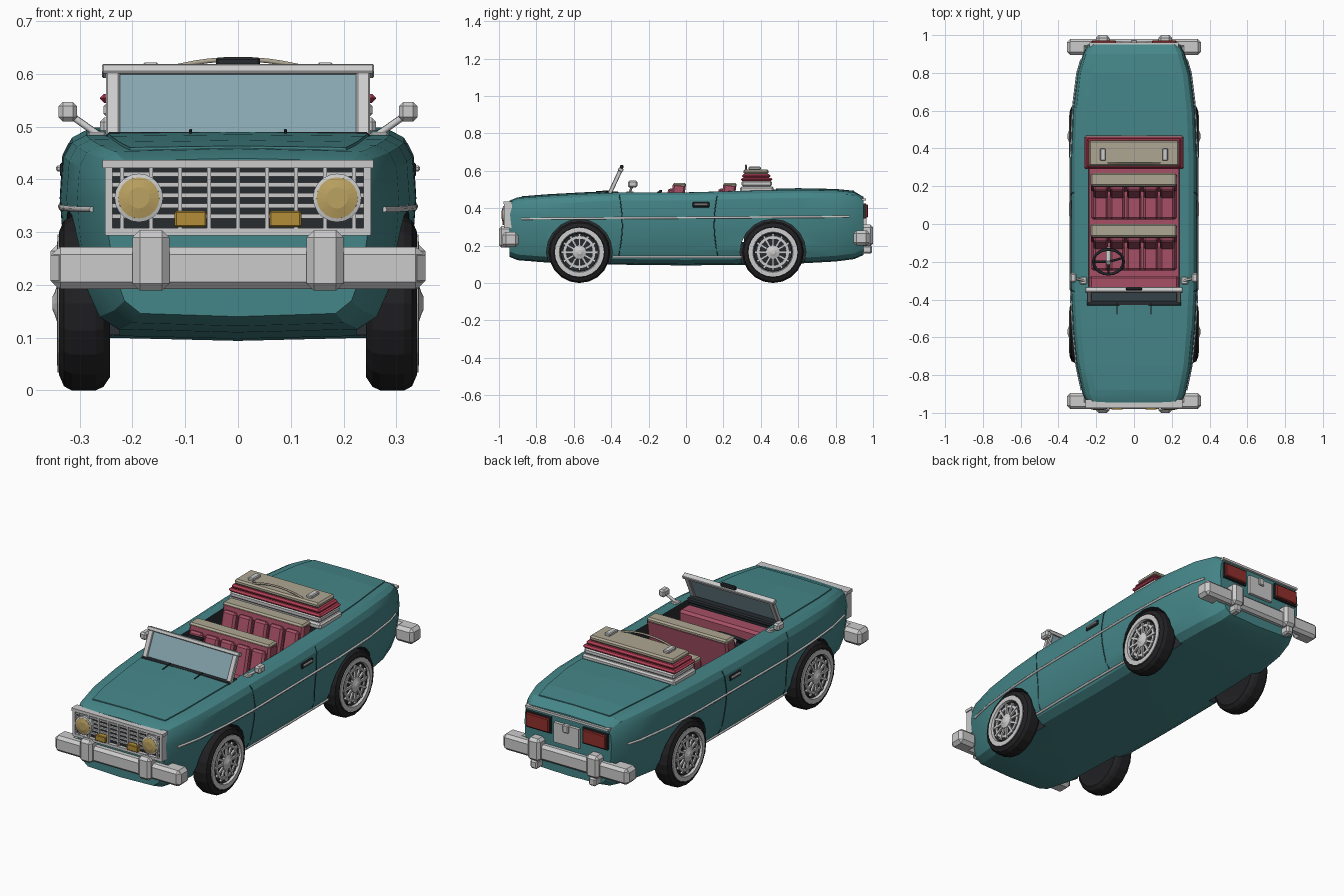
import bpy, bmesh, math
from mathutils import Vector, Matrix

if "Cube" in bpy.data.objects:
    bpy.data.objects.remove(bpy.data.objects["Cube"])

def mat(name, r, g, b):
    m = bpy.data.materials.new(name)
    m.diffuse_color = (r, g, b, 1)
    m.use_nodes = True
    m.node_tree.nodes["Principled BSDF"].inputs["Base Color"].default_value = m.diffuse_color
    return m

TEAL, DARK = mat("teal", .06, .24, .25), mat("dark", .02, .025, .03)
PINK, RED = mat("pink", .38, .08, .13), mat("red", .45, .05, .09)
CREAM, GLASS = mat("cream", .42, .38, .29), mat("glass", .24, .38, .43)
LAMP, AMBER, TAIL = mat("lamp", .5, .36, .12), mat("amber", .45, .27, .04), mat("tail", .28, .03, .025)
SEAM, RUBBER = mat("seam", .02, .07, .08), mat("rubber", .015, .015, .017)

def finish(bm, name, m=None):
    bmesh.ops.recalc_face_normals(bm, faces=bm.faces)
    me = bpy.data.meshes.new(name)
    bm.to_mesh(me)
    bm.free()
    if m: me.materials.append(m)
    ob = bpy.data.objects.new(name, me)
    bpy.context.collection.objects.link(ob)
    return ob

def box(name, x, y, z, m=None, bevel=0, tilt=0):
    """Box from (min, max) ranges, optionally bevelled and leaning back."""
    bm = bmesh.new()
    bmesh.ops.create_cube(bm, size=1)
    size = [abs(r[1] - r[0]) for r in (x, y, z)]
    bmesh.ops.scale(bm, vec=size, verts=bm.verts)
    if bevel:
        bmesh.ops.bevel(bm, geom=bm.edges[:], offset=bevel, segments=1, affect='EDGES')
    ob = finish(bm, name, m)
    ob.location = [(r[0] + r[1]) / 2 for r in (x, y, z)]
    ob.rotation_euler.x = -math.radians(tilt)
    return ob

def lathe(name, prof, n, center, axis, m=None):
    """Revolve (radius, height) points about an axis."""
    bm = bmesh.new()
    q = Vector(axis).to_track_quat('Z', 'Y')
    rings = []
    for r, h in prof:
        rings.append([bm.verts.new(q @ Vector((r * math.cos(t), r * math.sin(t), h)) + Vector(center))
                      for t in (2 * math.pi * i / n for i in range(n))])
    for a, b in zip(rings, rings[1:]):
        for i in range(n):
            bm.faces.new((a[i], a[(i + 1) % n], b[(i + 1) % n], b[i]))
    bm.faces.new(rings[0]); bm.faces.new(rings[-1])
    return finish(bm, name, m)

def tube(name, pts, r, m=None, cyclic=False):
    cu = bpy.data.curves.new(name, 'CURVE')
    cu.dimensions, cu.bevel_depth, cu.bevel_resolution, cu.use_fill_caps = '3D', r, 1, True
    sp = cu.splines.new('POLY')
    sp.points.add(len(pts) - 1)
    for p, c in zip(sp.points, pts): p.co = (*c, 1)
    sp.use_cyclic_u = cyclic
    if m: cu.materials.append(m)
    ob = bpy.data.objects.new(name, cu)
    bpy.context.collection.objects.link(ob)
    return ob

# Body stations: y, half width, bottom z, top z
ST = [(-.945, .25, .14, .435), (-.9, .272, .122, .453), (-.75, .305, .11, .465), (-.55, .325, .104, .476),
      (-.35, .335, .098, .484), (0, .335, .094, .484), (.35, .335, .098, .493), (.6, .325, .104, .498),
      (.8, .3, .115, .494), (.9, .27, .128, .484), (.95, .245, .15, .455)]

def station(y):
    for a, b in zip(ST, ST[1:]):
        if y <= b[0]:
            t = (y - a[0]) / (b[0] - a[0])
            return [u + (v - u) * t for u, v in zip(a, b)]
    return ST[-1]

def section(y):
    _, w, b, t = station(y)
    return [(0, b), (.74 * w, b + .006), (.86 * w, b + .03), (.94 * w, b + .085), (.985 * w, .3), (w, .365),
            (.985 * w, t - .042), (.94 * w, t - .014), (.86 * w, t), (0, t + .005)]

def side_x(y, z):
    s = section(y)
    for (x0, z0), (x1, z1) in zip(s[1:], s[2:]):
        if z0 <= z <= z1:
            return x0 + (x1 - x0) * (z - z0) / (z1 - z0)
    return s[-2][0]

# Body shell
bm = bmesh.new()
loops = []
for st in ST:
    s = section(st[0])
    ring = s + [(-x, z) for x, z in s[-2:0:-1]]
    loops.append([bm.verts.new((x, st[0], z)) for x, z in ring])
for a, b in zip(loops, loops[1:]):
    for i in range(len(a)):
        j = (i + 1) % len(a)
        bm.faces.new((a[i], a[j], b[j], b[i]))
bm.faces.new(loops[0]); bm.faces.new(loops[-1])
body = finish(bm, "body", TEAL)

# Cockpit and wheel arch openings
cutters = [box("cockpit_cutter", (-.24, .24), (-.365, .31), (.22, .8), DARK)]
WHEELS = [("front", -.57), ("rear", .465)]
for s in (1, -1):
    for _, y in WHEELS:
        cutters.append(lathe("arch_cutter", [(.176, 0), (.176, .2)], 20, (.225 * s, y, .165), (s, 0, 0), DARK))
bpy.context.view_layer.objects.active = body
for c in cutters:
    md = body.modifiers.new("cut", 'BOOLEAN')
    md.object, md.operation, md.solver, md.material_mode = c, 'DIFFERENCE', 'EXACT', 'TRANSFER'
    bpy.ops.object.modifier_apply(modifier=md.name)
    bpy.data.objects.remove(c)
body.select_set(True)
bpy.ops.object.shade_smooth_by_angle(angle=math.radians(22))

# Hood and trunk lids following the top line
for name, ys, ws in (("hood", (-.88, -.75, -.55, -.43), (.205, .225, .24, .247)),
                     ("trunk_lid", (.48, .6, .8, .9), (.25, .245, .22, .2))):
    bm = bmesh.new()
    top = [[bm.verts.new((k * w, y, station(y)[3] + (.009 if k == 0 else .006))) for k in (-1, 0, 1)] for y, w in zip(ys, ws)]
    for a, b in zip(top, top[1:]):
        for i in (0, 1): bm.faces.new((a[i], a[i + 1], b[i + 1], b[i]))
    ext = bmesh.ops.extrude_face_region(bm, geom=bm.faces[:])
    bmesh.ops.translate(bm, vec=(0, 0, -.015), verts=[v for v in ext['geom'] if isinstance(v, bmesh.types.BMVert)])
    finish(bm, name, TEAL)

# Wheels
for s in (1, -1):
    for end, y in WHEELS:
        c = (0, y, .165)
        ax = (s, 0, 0)
        lathe(end + "_tyre", [(.1, .245), (.14, .243), (.158, .255), (.165, .27), (.165, .315), (.157, .33),
                              (.136, .339), (.1, .33)], 20, c, ax, RUBBER)
        lathe(end + "_whitewall", [(.131, .32), (.131, .342), (.108, .343), (.102, .325)], 24, c, ax)
        lathe(end + "_rim", [(.104, .31), (.1, .334), (.094, .331)], 24, c, ax, DARK)
        lathe(end + "_hub", [(.04, .325), (.038, .342), (.02, .348), (.012, .352)], 12, c, ax)
        lathe(end + "_hub_ring", [(.086, .325), (.086, .336), (.072, .337), (.07, .325)], 24, c, ax)
        for i in range(12):
            sp = box(end + "_spoke", (s * .332, s * .342), (-.006, .006), (.03, .096))
            sp.data.transform(Matrix.Translation((0, 0, .063)))
            sp.location = (s * .335, y, .165)
            sp.rotation_euler.x = i * math.pi / 6

# Bumpers with wrapped ends and overriders
for name, d, z0 in (("front", -1, .192), ("rear", 1, .2)):
    box(name + "_bumper", (-.35, .35), (d * .93, d * .98), (z0, z0 + .08), None, .014)
    for s in (1, -1):
        box(name + "_bumper_end", (s * .25, s * .355), (d * .895, d * .978), (z0, z0 + .08), None, .016)
        box(name + "_overrider", (s * .13, s * .2), (d * .93, d), (z0 - .003, z0 + .112), None, .014)
        if d > 0:
            box("exhaust_tip", (s * .145, s * .185), (.94, .995), (.157, .2), None, .008)

# Grille and lamps
box("grille_backing", (-.245, .245), (-.955, -.93), (.3, .43), DARK)
box("grille_top", (-.257, .257), (-.975, -.93), (.422, .437))
box("grille_bottom", (-.25, .25), (-.972, -.93), (.294, .308))
for i in range(5):
    z = .33 + .02 * i
    box("grille_bar", (-.24, .24), (-.965, -.95), (z - .004, z + .004))
for i in range(-4, 5):
    box("grille_slat", (i * .055 - .004, i * .055 + .004), (-.97, -.95), (.3, .43))
for s in (1, -1):
    box("grille_side", (s * .238, s * .252), (-.972, -.93), (.295, .43))
    lathe("headlight_ring", [(.046, .94), (.046, .978), (.039, .98)], 20, (s * .188, 0, .365), (0, -1, 0))
    lathe("headlight", [(.04, .95), (.039, .981), (.02, .986)], 20, (s * .188, 0, .365), (0, -1, 0), LAMP)
    box("indicator", (s * .06, s * .12), (-.982, -.95), (.31, .34), AMBER, .003)
    # Rear lamps
    box("tail_light", (s * .095, s * .225), (.94, .972), (.35, .42), TAIL, .004)
    box("tail_light_frame", (s * .09, s * .23), (.93, .962), (.344, .426), DARK)
box("rear_panel", (-.07, .07), (.94, .966), (.31, .41))
box("rear_latch", (-.016, .016), (.95, .974), (.375, .415), None, .004)
box("rear_edge_trim", (-.235, .235), (.935, .962), (.44, .452))

# Side trim, door seams, handles, mirrors
for s in (1, -1):
    line = [-.88 + 1.75 * i / 24 for i in range(25)]
    tube("side_trim", [(s * (side_x(y, .35) + .001), y, .343 + .012 * (y + .88) / 1.75) for y in line], .006)
    tube("sill_trim", [(s * (side_x(y, .14) + .002), y, .14) for y in (-.39, -.2, 0, .15, .3)], .006)
    for y0, lean in ((-.36, .02), (.17, -.02)):
        zs = [.14, .19, .24, .3, .365, .41, .445, .468]
        tube("door_seam", [(s * side_x(y0, z), y0 + lean * math.sin((z - .14) * 9), z) for z in zs], .003, SEAM)
    box("door_handle_plate", (s * .325, s * .337), (.035, .125), (.405, .432), DARK, .003)
    box("door_handle", (s * .33, s * .345), (.045, .115), (.415, .426), None, .003)
    tube("mirror_arm", [(s * .265, -.3, .485), (s * .325, -.285, .527)], .007)
    box("mirror_base", (s * .25, s * .285), (-.32, -.28), (.478, .49), None, .004)
    box("side_mirror", (s * .305, s * .34), (-.31, -.26), (.51, .547), None, .008)
    tube("wiper", [(s * .09, -.48, .488), (s * .09, -.415, .493)], .003, DARK)

# Windscreen, leaning back
L = 25
box("windscreen_glass", (-.235, .235), (-.382, -.374), (.475, .61), GLASS, 0, L)
box("windscreen_top", (-.258, .258), (-.363, -.335), (.596, .615), None, .003, L)
for s in (1, -1):
    box("windscreen_post", (s * .224, s * .25), (-.389, -.367), (.472, .615), None, .003, L)
box("cowl", (-.25, .25), (-.435, -.36), (.465, .49), DARK, .006)
box("rear_view_mirror", (-.042, .042), (-.352, -.335), (.612, .631), DARK, .004)

# Interior
box("cabin_floor", (-.238, .238), (-.36, .3), (.215, .24), PINK)
box("dashboard", (-.238, .238), (-.36, -.275), (.38, .465), PINK, .012)
for name, y in (("front_seat", -.035), ("rear_seat", .235)):
    box(name + "_back", (-.228, .228), (y - .055, y + .015), (.24, .53), PINK, .01, 8)
    box(name + "_cushion", (-.228, .228), (y - .21, y - .02), (.24, .33), PINK, .01)
    box(name + "_cap", (-.23, .225), (y - .035, y + .035), (.51, .535), CREAM, .008)
    for i in range(5):
        x = -.176 + .088 * i
        box(name + "_back_pad", (x - .038, x + .038), (y - .08, y - .03), (.33, .505), PINK, .01, 14)
        box(name + "_cushion_pad", (x - .038, x + .038), (y - .21, y - .06), (.32, .345), PINK, .01)

# Steering wheel on its column
q = Matrix.Translation((-.135, -.2, .445)) @ Matrix.Rotation(math.radians(35), 4, 'X')
ring = [q @ Vector((.08 * math.cos(t), .08 * math.sin(t), 0)) for t in (i * math.pi / 10 for i in range(20))]
tube("steering_wheel", ring, .008, DARK, True)
for i in (1, 10, 15):
    tube("steering_spoke", [q @ Vector((0, 0, 0)), ring[i]], .006, DARK)
tube("steering_column", [q @ Vector((0, 0, .01)), q @ Vector((0, 0, -.12))], .014)

# Folded soft top stack
for name, w, y0, y1, z0, z1, m in (
        ("top_base", .262, .29, .468, .485, .517, None), ("top_lower_fold", .255, .296, .46, .517, .547, None),
        ("top_red_fold", .262, .292, .462, .545, .562, RED), ("top_red_upper", .25, .3, .452, .562, .582, RED),
        ("top_cover", .238, .308, .442, .582, .608, CREAM)):
    box(name, (-w, w), (y0, y1), (z0, z1), m, .008)
tube("top_bow", [(.14 * k / 5, .32, .628 - .02 * (k / 5) ** 2) for k in range(-5, 6)], .005, CREAM)
for s in (1, -1):
    box("top_latch", (s * .15, s * .18), (.335, .4), (.605, .622), None, .004)

# Convert tubes to meshes
bpy.ops.object.select_all(action='DESELECT')
for o in [o for o in bpy.data.objects if o.type == 'CURVE']:
    o.select_set(True)
    bpy.context.view_layer.objects.active = o
bpy.ops.object.convert(target='MESH')
